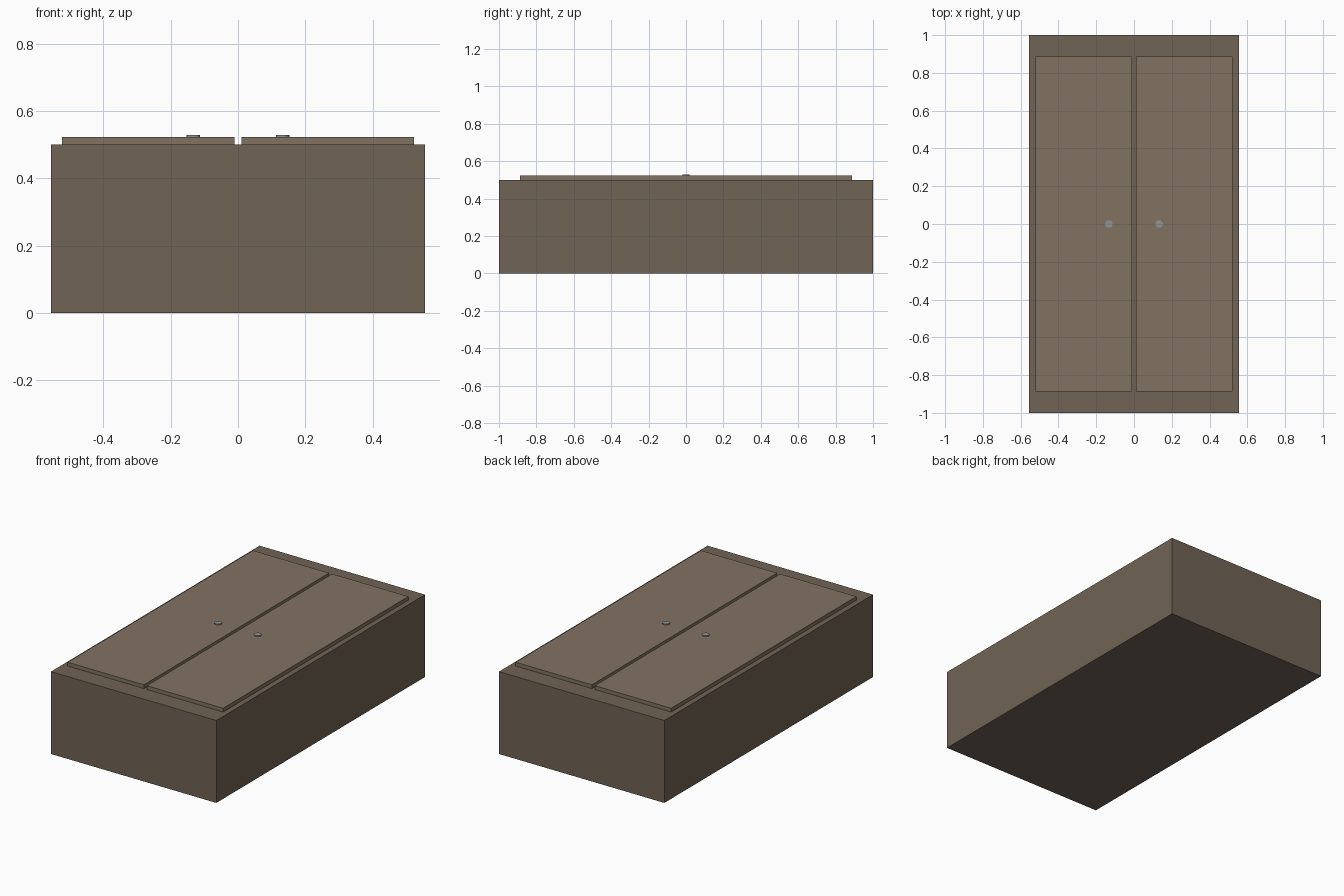
import bpy

if "Cube" in bpy.data.objects:
    bpy.data.objects.remove(bpy.data.objects["Cube"])


def material(name, rgb):
    m = bpy.data.materials.new(name)
    m.diffuse_color = (*rgb, 1)
    m.use_nodes = True
    m.node_tree.nodes["Principled BSDF"].inputs["Base Color"].default_value = m.diffuse_color
    return m


def box(name, lo, hi, mat):
    centre = [(a + b) / 2 for a, b in zip(lo, hi)]
    bpy.ops.mesh.primitive_cube_add(size=1, location=centre)
    o = bpy.context.object
    o.name = name
    o.scale = [b - a for a, b in zip(lo, hi)]
    bpy.ops.object.transform_apply(location=False, rotation=False, scale=True)
    o.data.materials.append(mat)
    return o


dark_wood = material("dark_wood", (0.16, 0.125, 0.09))
light_wood = material("light_wood", (0.22, 0.17, 0.12))
metal = material("metal", (0.28, 0.30, 0.30))

# Cabinet body lying on its back
box("cabinet_body", (-0.555, -1, 0), (0.555, 1, 0.5), dark_wood)

# Pair of doors with round knobs
for side, s in (("left", -1), ("right", 1)):
    x0, x1 = sorted((s * 0.01, s * 0.522))
    box(side + "_door", (x0, -0.888, 0.5), (x1, 0.888, 0.523), light_wood)
    bpy.ops.mesh.primitive_cylinder_add(vertices=24, radius=0.02, depth=0.007,
                                        location=(s * 0.133, 0, 0.5255))
    knob = bpy.context.object
    knob.name = side + "_knob"
    knob.data.materials.append(metal)
    bpy.ops.object.shade_smooth_by_angle()
